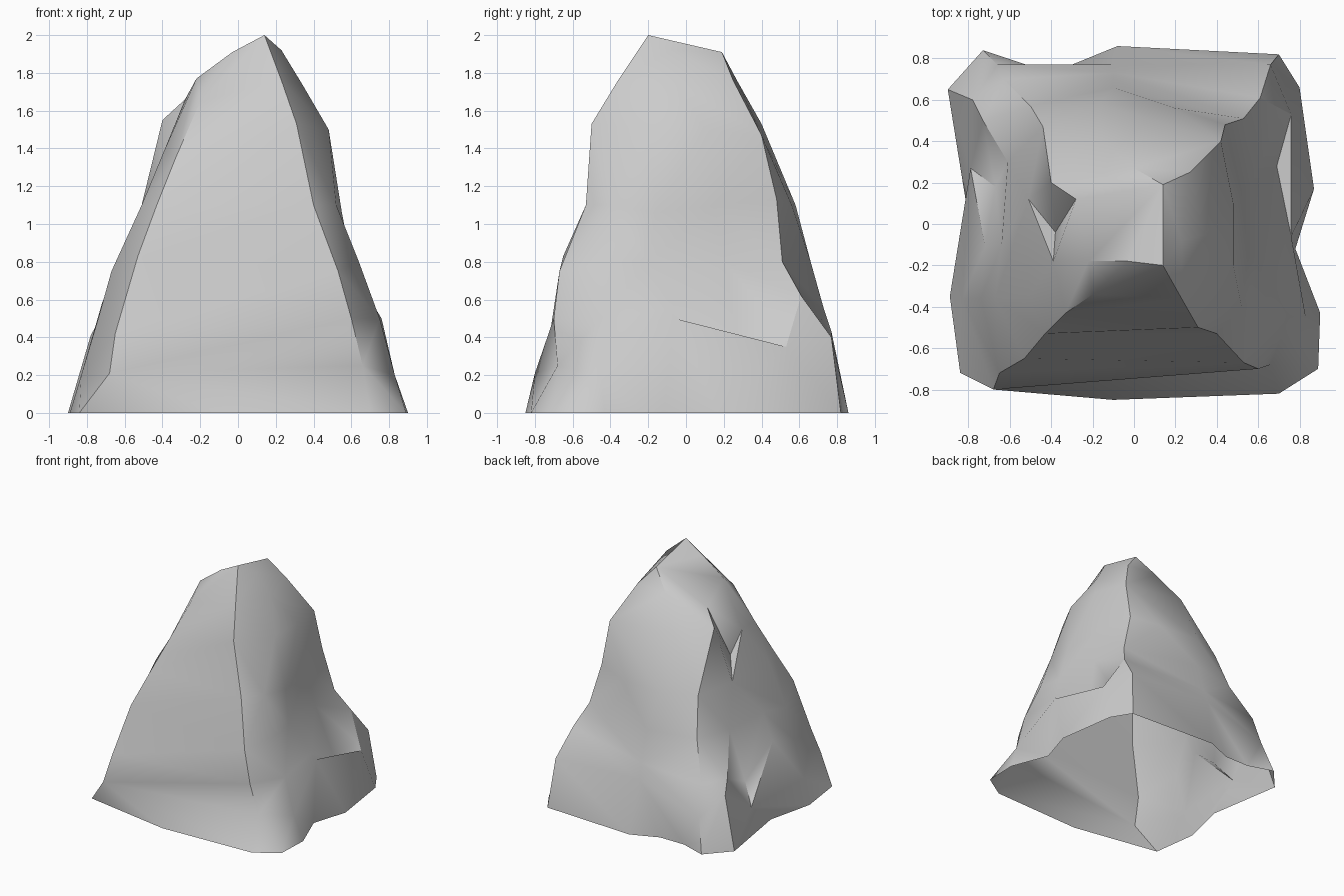
import bpy, bmesh
from math import atan2, tau, radians
from mathutils import Vector

if "Cube" in bpy.data.objects:
    bpy.data.objects.remove(bpy.data.objects["Cube"])

bm = bmesh.new()
rings = []


def turn(p):
    """Angle of a point around the leaning core, counted from the front left."""
    return (atan2(p.y + 0.03 * p.z, p.x - 0.058 * p.z) + radians(147)) % tau


def section(z, *outline):
    """One outline, anticlockwise from the front left; a third value overrides its height."""
    pts = sorted((Vector((p[0], p[1], p[2] if len(p) > 2 else z)) for p in outline), key=turn)
    rings.append([(turn(p), bm.verts.new(p)) for p in pts])


def bridge(lo, hi):
    """Stitch two outlines with different point counts into triangles."""
    i = j = 0
    a, b = len(lo), len(hi)
    while i < a or j < b:
        next_lo = lo[i + 1][0] if i + 1 < a else tau + lo[0][0]
        next_hi = hi[j + 1][0] if j + 1 < b else tau + hi[0][0]
        if j >= b or (i < a and next_lo <= next_hi):
            bm.faces.new((lo[i % a][1], lo[(i + 1) % a][1], hi[j % b][1]))
            i += 1
        else:
            bm.faces.new((lo[i % a][1], hi[(j + 1) % b][1], hi[j % b][1]))
            j += 1


# flared foot, open underneath
section(0, (-.84, -.72), (-.1, -.85), (.70, -.82), (.89, -.70), (.90, -.43), (.78, -.12),
        (.87, .17), (.80, .66), (.70, .82), (-.08, .86), (-.3, .77), (-.52, .77), (-.73, .84),
        (-.90, .65), (-.80, .03), (-.89, -.35))
section(.25, (-.68, -.80, .21), (.66, -.68), (.83, -.45, .2), (.76, -.06, .5),
        (.76, .53, .35), (.66, .77, .4), (-.11, .77, .43), (-.66, .77, .26), (-.78, .6, .41),
        (-.79, .27, .19), (-.83, -.36, .2))
# ledges above the foot
section(.5, (-.65, -.72, .42), (.60, -.70), (.75, -.45), (.73, -.08, .55), (.69, .28, .36),
        (.71, .53, .42), (.61, .61, .62), (-.1, .73, .55), (-.63, .70), (-.73, .5),
        (-.67, .18, .34), (-.72, -.11, .58), (-.74, -.36))
# body
section(.8, (-.53, -.65, .83), (.53, -.67, .75), (.64, -.38), (.60, -.2), (.57, .2),
        (.53, .51), (-.1, .66), (-.5, .57), (-.61, .3), (-.64, -.1),
        (-.67, -.36, .75))
section(1.1, (-.43, -.53), (.40, -.53), (.52, -.4), (.55, -.16, 1.06), (.52, .15), (.44, .48, 1.13),
        (.2, .56), (-.17, .58), (-.44, .47), (-.51, .12), (-.51, -.35))
# peak, with a small shelf on the left
section(1.53, (-.33, -.43, 1.35), (.31, -.50), (.48, -.2, 1.5), (.48, .1, 1.5), (.42, .40, 1.47),
        (-.15, .40), (-.40, .2, 1.55), (-.38, -.04, 1.23), (-.39, -.18, 1.39))
section(1.76, (-.20, -.34, 1.65), (.23, -.36), (.34, -.05, 1.74), (.27, .25), (0, .27),
        (-.28, .12, 1.66), (-.22, -.18, 1.77))
section(1.91, (-.03, -.18), (.14, -.2, 2), (.23, -.08, 1.92), (.14, .19))

# skin and crown
for lo, hi in zip(rings, rings[1:]):
    bridge(lo, hi)
left, tip, right, back = (v for _, v in rings[-1])
bm.faces.new((left, tip, back))
bm.faces.new((tip, right, back))

mesh = bpy.data.meshes.new("rock")
bm.to_mesh(mesh)
bm.free()
rock = bpy.data.objects.new("rock", mesh)
bpy.context.collection.objects.link(rock)
bpy.context.view_layer.objects.active = rock
rock.select_set(True)
bpy.ops.object.shade_smooth_by_angle(angle=radians(40))
